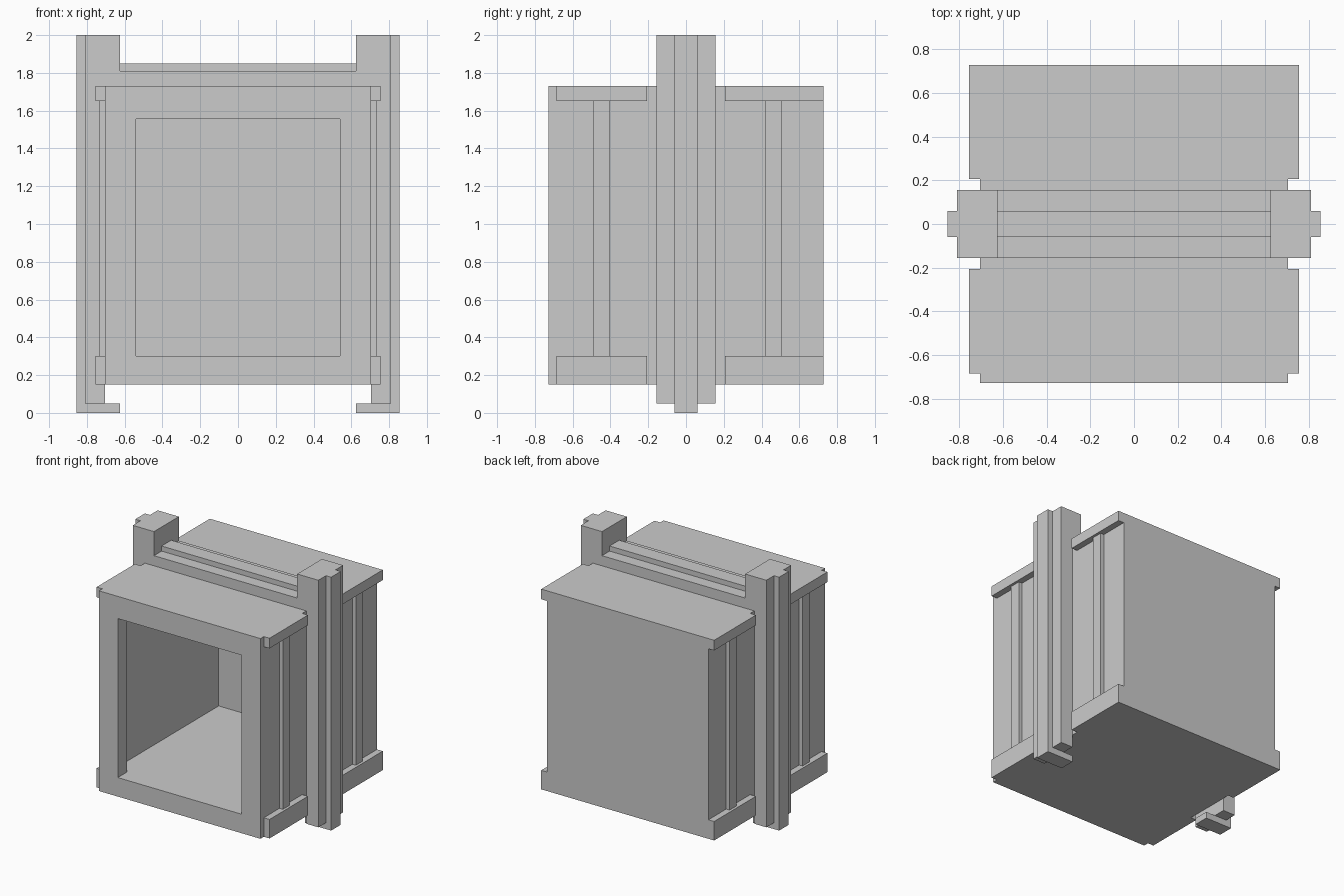
import bpy, bmesh

if "Cube" in bpy.data.objects:
    bpy.data.objects.remove(bpy.data.objects["Cube"])


def add_object(name, bm):
    bmesh.ops.recalc_face_normals(bm, faces=bm.faces)
    mesh = bpy.data.meshes.new(name)
    bm.to_mesh(mesh)
    bm.free()
    ob = bpy.data.objects.new(name, mesh)
    bpy.context.collection.objects.link(ob)
    return ob


def box(name, x, y, z):
    bm = bmesh.new()
    bmesh.ops.create_cube(bm, size=1)
    for v in bm.verts:
        for i, (lo, hi) in enumerate((x, y, z)):
            v.co[i] = lo if v.co[i] < 0 else hi
    return add_object(name, bm)


def mirrored_profile(name, half, depth):
    """Extrude an xz outline, mirrored across x = 0, to +-depth in y."""
    pts = half + [(-x, z) for x, z in reversed(half)]
    bm = bmesh.new()
    face = bm.faces.new([bm.verts.new((x, -depth, z)) for x, z in pts])
    ext = bmesh.ops.extrude_face_region(bm, geom=[face])
    for v in ext["geom"]:
        if isinstance(v, bmesh.types.BMVert):
            v.co.y = depth
    return add_object(name, bm)


def combine(ob, other, operation):
    mod = ob.modifiers.new("combine", "BOOLEAN")
    mod.object = other
    mod.operation = operation
    mod.solver = "EXACT"
    bpy.context.view_layer.objects.active = ob
    bpy.ops.object.modifier_apply(modifier=mod.name)
    bpy.data.objects.remove(other)


W, D = 0.705, 0.727
Z0, Z1 = 0.15, 1.73

# Hollow body: a front lip around the opening, wider cavity behind it
body = box("body", (-W, W), (-D, D), (Z0, Z1))
cavity = box("cavity", (-0.645, 0.645), (-0.61, 0.68), (0.30, 1.555))
combine(body, cavity, "DIFFERENCE")
opening = box("opening", (-0.54, 0.54), (-0.8, -0.5), (0.30, 1.555))
combine(body, opening, "DIFFERENCE")

# Frame around the middle: broad arch plus a narrow raised tongue with feet
frame = mirrored_profile("frame", [
    (W, Z1), (W, 0.05), (0.81, 0.05), (0.81, 2), (0.625, 2), (0.625, 1.81)], 0.155)
tongue = mirrored_profile("tongue", [
    (W, Z1), (W, 0.05), (0.625, 0.05), (0.625, 0), (0.855, 0),
    (0.855, 2), (0.625, 2), (0.625, 1.85)], 0.06)
combine(frame, tongue, "UNION")

# Side flanges and upright ribs, front and back on both sides
for side, s in (("left", -1), ("right", 1)):
    def span(outer):
        return tuple(sorted((s * W, s * outer)))
    for end, flange_y, rib_y in (
            ("front", (-0.685, -0.207), (-0.49, -0.405)),
            ("back", (0.207, D), (0.42, 0.505))):
        box(f"top_flange_{end}_{side}", span(0.755), flange_y, (1.65, Z1))
        box(f"bottom_flange_{end}_{side}", span(0.755), flange_y, (Z0, 0.30))
        box(f"rib_{end}_{side}", span(0.735), rib_y, (0.30, 1.65))
